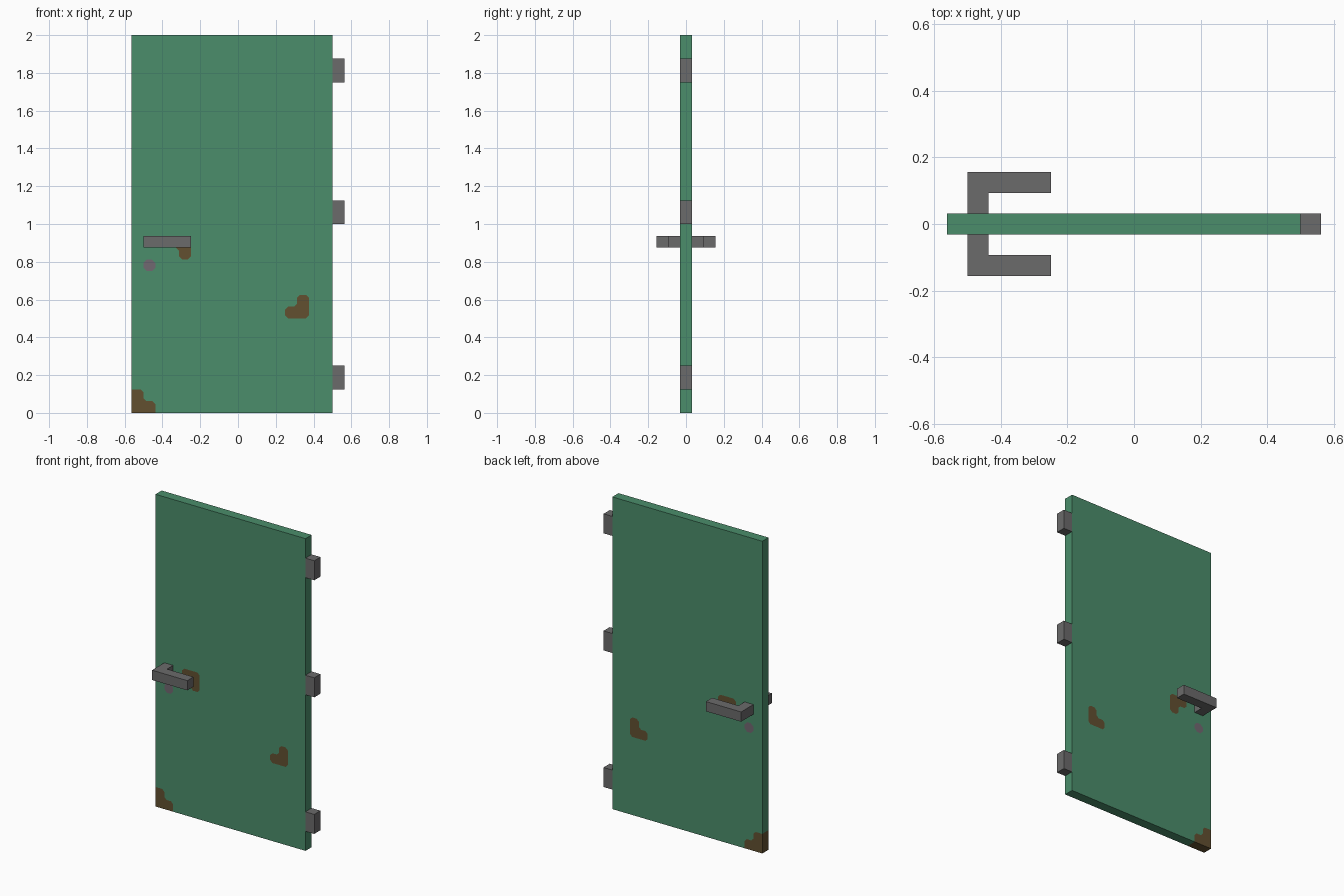
import bpy, bmesh, math

cube = bpy.data.objects.get("Cube")
if cube:
    bpy.data.objects.remove(cube)

U = 1 / 16            # module: slab thickness, bar width, hinge depth
LEFT, RIGHT, TOP = -9 * U, 8 * U, 2.0


def material(name, rgb):
    m = bpy.data.materials.new(name)
    m.use_nodes = True
    m.diffuse_color = (*rgb, 1)
    m.node_tree.nodes["Principled BSDF"].inputs["Base Color"].default_value = (*rgb, 1)
    return m


green = material("green paint", (0.07, 0.267, 0.147))
rust = material("brown rust", (0.122, 0.08, 0.03))
grey = material("grey metal", (0.147, 0.145, 0.147))
lock = material("keyhole grey", (0.165, 0.14, 0.165))


def finish(name, bm, mats):
    me = bpy.data.meshes.new(name)
    bmesh.ops.recalc_face_normals(bm, faces=bm.faces)
    bm.to_mesh(me)
    bm.free()
    ob = bpy.data.objects.new(name, me)
    bpy.context.scene.collection.objects.link(ob)
    for m in mats:
        me.materials.append(m)
    return ob


def prism(name, profile, z0, z1, mat):
    """Solid with a flat xy profile, standing from z0 to z1."""
    bm = bmesh.new()
    low = [bm.verts.new((x, y, z0)) for x, y in profile]
    high = [bm.verts.new((x, y, z1)) for x, y in profile]
    bm.faces.new(low)
    bm.faces.new(high)
    n = len(profile)
    for i in range(n):
        j = (i + 1) % n
        bm.faces.new((low[i], low[j], high[j], high[i]))
    return finish(name, bm, [mat])


def chamfer(points, keep=(), c=U / 4):
    """Cut each corner of an outline, except the indices in keep."""
    out = []
    for i, p in enumerate(points):
        if i in keep:
            out.append(p)
            continue
        for q in (points[i - 1], points[(i + 1) % len(points)]):
            d = math.dist(p, q)
            out.append(tuple(a + (b - a) * c / d for a, b in zip(p, q)))
    return out


def ell(x, z, sx, sz):
    """L outline with its heel at (x, z) and arms along sx and sz."""
    steps = [(0, 2), (1, 2), (1, 1), (2, 1), (2, 0), (0, 0)]
    return [(x + sx * a * U, z + sz * b * U) for a, b in steps]


# Door slab: one sheet with the rust and keyhole cut in, then thickened
bm = bmesh.new()


def ring(points):
    return [bm.verts.new((x, 0, z)) for x, z in points]


def loop_edges(verts):
    return [bm.edges.get(p) or bm.edges.new(p)
            for p in zip(verts, verts[1:] + verts[:1])]


corner = ring(chamfer(ell(LEFT, 0, 1, 1), keep=(0, 4, 5)))
handle_rust = ring(chamfer(ell(-4 * U, 15 * U, -1, -1)))
lower_rust = ring(chamfer(ell(6 * U, 8 * U, -1, 1)))
r = U / 2 / math.cos(math.pi / 8)
keyhole = ring([(-7.5 * U + r * math.cos((k + 0.5) * math.pi / 4),
                 12.5 * U + r * math.sin((k + 0.5) * math.pi / 4)) for k in range(8)])
outline = corner[:-1] + ring([(RIGHT, 0), (RIGHT, TOP), (LEFT, TOP)])

edges = []
for verts in (outline, handle_rust, lower_rust, keyhole):
    edges += loop_edges(verts)
bmesh.ops.triangle_fill(bm, edges=edges, use_beauty=True, normal=(0, -1, 0))
for verts, slot in ((corner, 1), (handle_rust, 1), (lower_rust, 1), (keyhole, 2)):
    bm.faces.new(verts).material_index = slot

door = finish("door_panel", bm, [green, rust, lock])
thick = door.modifiers.new("thickness", "SOLIDIFY")
thick.thickness = U
thick.offset = 0

# Hinge blocks
for label, z in (("lower", 2 * U), ("middle", 16 * U), ("upper", 28 * U)):
    h = U / 2
    prism(label + "_hinge", [(RIGHT, -h), (RIGHT + U, -h), (RIGHT + U, h), (RIGHT, h)],
          z, z + 2 * U, grey)

# Lever handles, mirrored front and back
lever = [(-8, 0.5), (-7, 0.5), (-7, 1.5), (-4, 1.5), (-4, 2.5), (-8, 2.5)]
for label, s in (("front", -1), ("back", 1)):
    prism(label + "_handle", [(x * U, s * y * U) for x, y in lever], 14 * U, 15 * U, grey)
